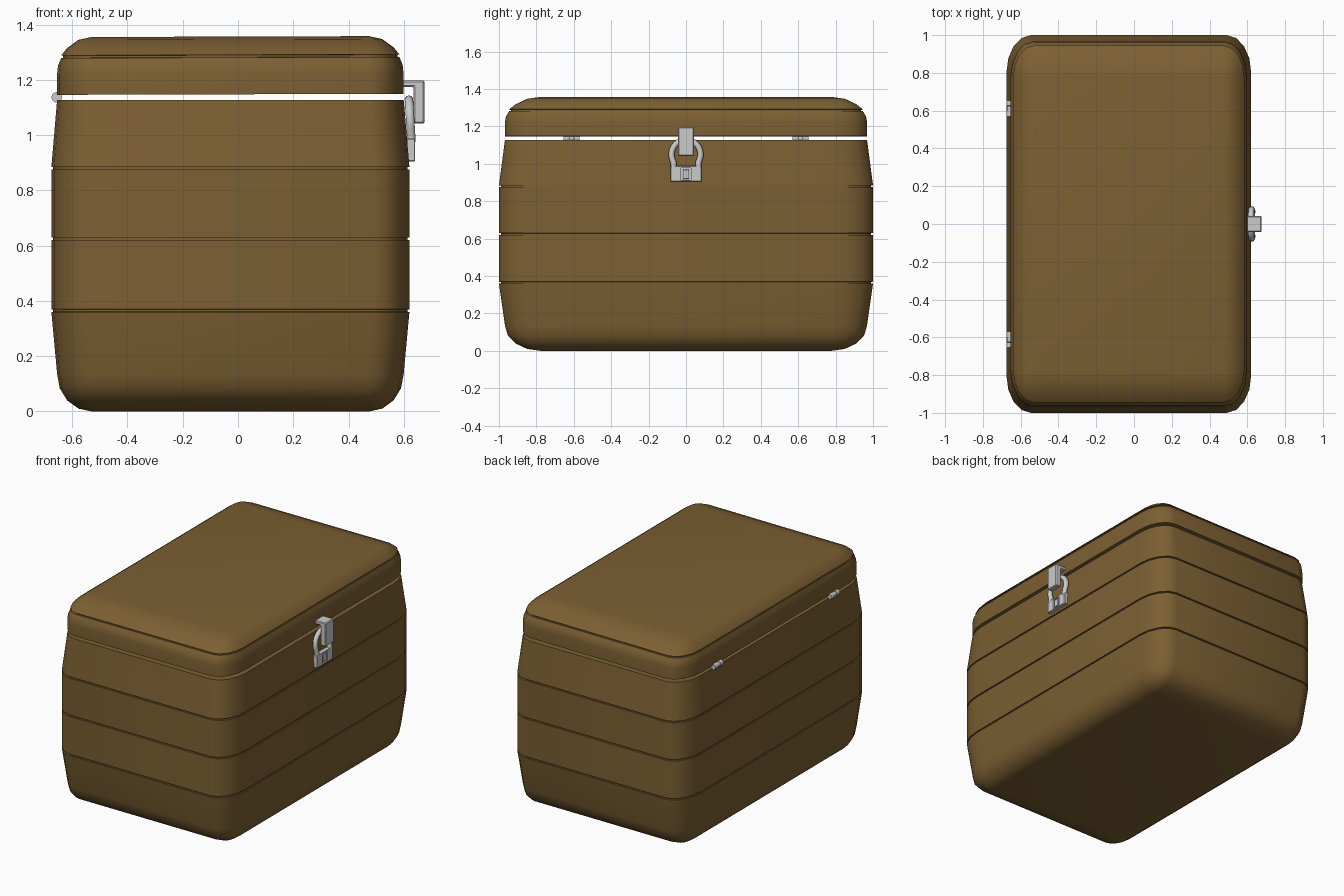
import bpy, bmesh
from math import sin, cos, pi, radians
from mathutils import Matrix, Vector

if "Cube" in bpy.data.objects:
    bpy.data.objects.remove(bpy.data.objects["Cube"])

CX, HX, HY = -0.0275, 0.648, 1.0        # box centre and half sizes
CORE, RAD, RZ, SEG = 0.8, 0.2, 0.136, 4  # corner rounding, stretched with the box
END = 0.968                             # width factor at rim and base

brown = bpy.data.materials.new("brown")
brown.diffuse_color = (0.2, 0.115, 0.032, 1)
brown.use_nodes = True
brown.node_tree.nodes["Principled BSDF"].inputs["Base Color"].default_value = brown.diffuse_color


def finish(bm, name, mat=None, angle=40):
    bmesh.ops.recalc_face_normals(bm, faces=bm.faces)
    me = bpy.data.meshes.new(name)
    bm.to_mesh(me)
    bm.free()
    ob = bpy.data.objects.new(name, me)
    bpy.context.collection.objects.link(ob)
    if mat:
        me.materials.append(mat)
    smooth(ob, angle)
    return ob


def smooth(ob, angle=40):
    bpy.ops.object.select_all(action='DESELECT')
    ob.select_set(True)
    bpy.context.view_layer.objects.active = ob
    bpy.ops.object.shade_smooth_by_angle(angle=radians(angle))


def shell(levels):
    """Skin rounded-rectangle rings; each level is (z, scale, corner factor)."""
    bm = bmesh.new()
    rings = []
    for z, s, c in levels:
        ring = []
        for q, (sx, sy) in enumerate([(1, 1), (-1, 1), (-1, -1), (1, -1)]):
            for i in range(SEG + 1):
                a = (q + i / SEG) * pi / 2
                ux = s * (CORE * sx + RAD * c * cos(a))
                uy = s * (CORE * sy + RAD * c * sin(a))
                ring.append(bm.verts.new((CX + HX * ux, HY * uy, z)))
        rings.append(ring)
    n = len(rings[0])
    for a, b in zip(rings, rings[1:]):
        for i in range(n):
            j = (i + 1) % n
            bm.faces.new((a[i], a[j], b[j], b[i]))
    bm.faces.new(rings[0])
    bm.faces.new(rings[-1])
    bmesh.ops.remove_doubles(bm, verts=bm.verts, dist=1e-5)
    return bm


def groove(z, s, c=1.0):
    d = 0.01
    return [(z - 0.005, s, c), (z - 0.004, s - d, c), (z + 0.004, s - d, c), (z + 0.005, s, c)]


# Body: rounded base, bulging sides with three grooves, hollow inside
body = [(RZ * (1 - cos(t)), END, sin(t)) for t in (i * pi / 8 for i in range(5))]
for z in (0.365, 0.625, 0.88):
    body += groove(z, 1.0)
body += [(1.128, END, 1), (1.128, END - 0.05, 1), (0.17, END - 0.05, 1),
         (0.08, END - 0.05, 0.7), (0.05, END - 0.05, 0)]
finish(shell(body), "chest_body", brown)

# Lid: straight skirt, groove and rounded top, hollow inside, opened very slightly
zc = 1.355 - RZ
lid = [(1.22, END - 0.05, 0.6), (1.146, END - 0.05, 1), (1.146, END, 1)]
for deg in (0, 14, 28.5, 45, 67.5, 90):
    z, c = zc + RZ * sin(radians(deg)), cos(radians(deg))
    lid += groove(z, END, c) if deg == 28.5 else [(z, END, c)]
bm = shell(lid)
bmesh.ops.rotate(bm, verts=bm.verts, cent=(-0.655, 0, 1.137), matrix=Matrix.Rotation(-0.003, 3, 'Y'))
finish(bm, "chest_lid", brown)

# Hinges: three knuckles each
for side in (-1, 1):
    bm = bmesh.new()
    for k, r in ((-1, 0.019), (0, 0.016), (1, 0.019)):
        m = Matrix.Translation((-0.656, side * 0.612 + k * 0.029, 1.137)) @ Matrix.Rotation(pi / 2, 4, 'X')
        bmesh.ops.create_cone(bm, cap_ends=True, segments=16, radius1=r, radius2=r, depth=0.028, matrix=m)
    finish(bm, "hinge_left" if side < 0 else "hinge_right")


def prism(profile, half, name, bevel):
    """Extrude an x-z profile symmetrically along y."""
    bm = bmesh.new()
    f = bm.faces.new([bm.verts.new((x, -half, z)) for x, z in profile])
    g = bmesh.ops.extrude_face_region(bm, geom=[f])["geom"]
    bmesh.ops.translate(bm, vec=(0, 2 * half, 0), verts=[v for v in g if isinstance(v, bmesh.types.BMVert)])
    if bevel:
        bmesh.ops.bevel(bm, geom=bm.edges[:], offset=bevel, segments=1, affect='EDGES')
    return finish(bm, name, angle=20)


def rect(x0, x1, z0, z1):
    return [(x0, z0), (x1, z0), (x1, z1), (x0, z1)]


# Hasp: bracket from the lid folding down over the shackle
prism([(0.59, 1.174), (0.636, 1.174), (0.636, 1.042), (0.675, 1.042), (0.675, 1.198), (0.59, 1.198)],
      0.043, "hasp", 0.005)

# Padlock body with recessed lock plate
lock = prism(rect(0.61, 0.641, 0.905, 0.988), 0.083, "padlock_body", 0.003)
cutter = prism(rect(0.631, 0.66, 0.913, 0.977), 0.028, "recess_cutter", 0)
cutter.hide_render = True
mod = lock.modifiers.new("recess", 'BOOLEAN')
mod.object, mod.operation = cutter, 'DIFFERENCE'
bpy.context.view_layer.objects.active = lock
bpy.ops.object.modifier_apply(modifier=mod.name)
bpy.data.objects.remove(cutter)
prism(rect(0.628, 0.640, 0.92, 0.97), 0.017, "lock_plate", 0.002)

# Shackle: horseshoe tube leaning towards the chest
path = [(0.066, 0.975)]
path += [(0.078 * cos(a), 1.05 + 0.078 * sin(a)) for a in (radians(-30 + 15 * i) for i in range(17))]
path += [(-0.066, 0.975)]
cu = bpy.data.curves.new("shackle", 'CURVE')
cu.dimensions = '3D'
cu.bevel_depth, cu.bevel_resolution, cu.use_fill_caps = 0.016, 3, True
sp = cu.splines.new('POLY')
sp.points.add(len(path) - 1)
for p, (y, z) in zip(sp.points, path):
    p.co = (0.628 - (z - 0.975) * 0.06, y, z, 1)
ob = bpy.data.objects.new("shackle", cu)
bpy.context.collection.objects.link(ob)
bpy.ops.object.select_all(action='DESELECT')
ob.select_set(True)
bpy.context.view_layer.objects.active = ob
bpy.ops.object.convert(target='MESH')
smooth(bpy.context.view_layer.objects.active)
